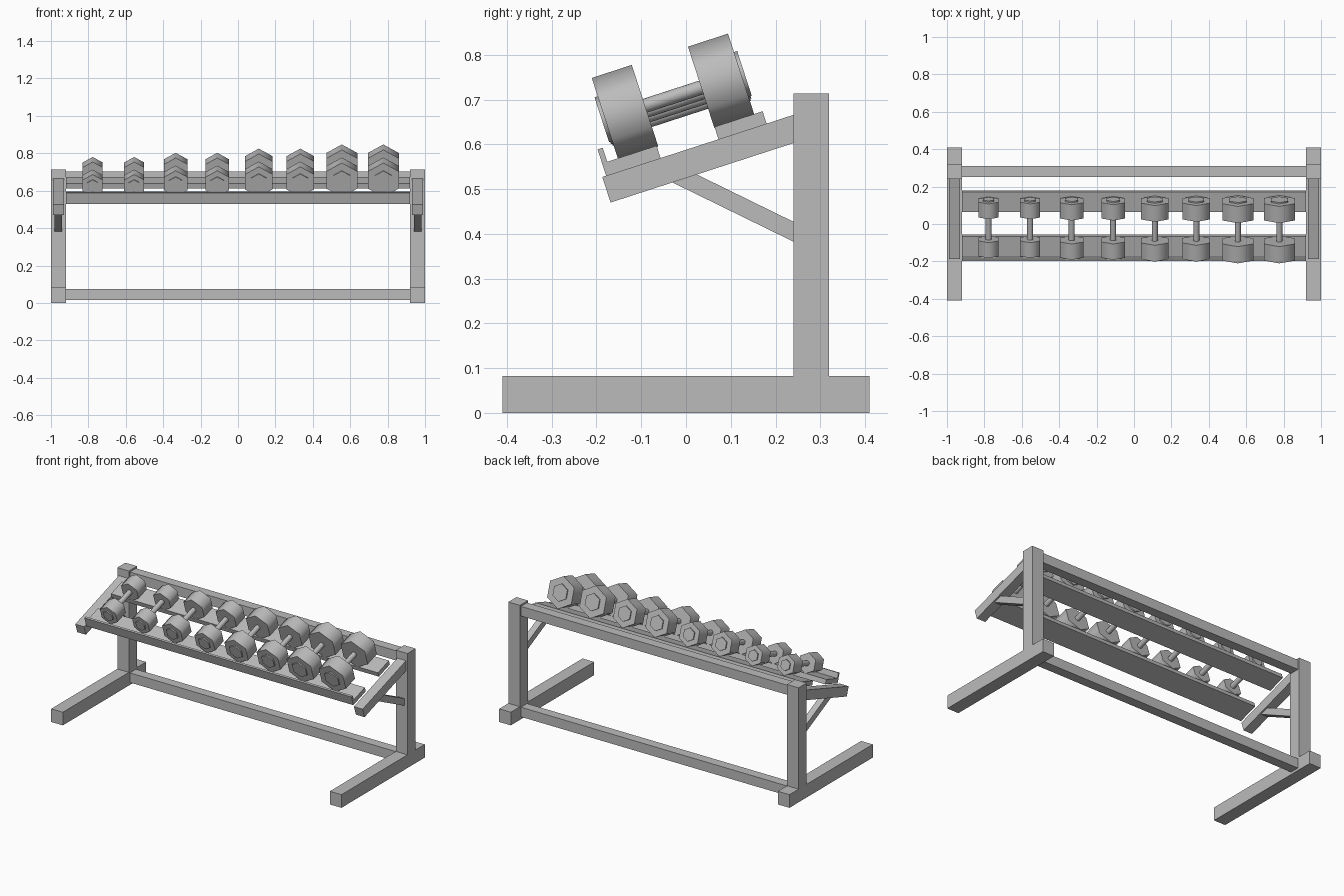
import bpy, bmesh, math
from mathutils import Matrix, Vector

cube = bpy.data.objects.get("Cube")
if cube:
    bpy.data.objects.remove(cube, do_unlink=True)

steel = bpy.data.materials.new("grey_steel")
steel.use_nodes = True
GREY = (0.5, 0.5, 0.5, 1)
steel.diffuse_color = GREY
steel.node_tree.nodes["Principled BSDF"].inputs["Base Color"].default_value = GREY

# Frame of the sloping rack: local y runs up the slope, local z is its normal
SLOPE = Matrix.Translation((0, -0.187, 0.527)) @ Matrix.Rotation(math.radians(18), 4, "X")


def finish(name, bm, matrix):
    bmesh.ops.recalc_face_normals(bm, faces=bm.faces)
    mesh = bpy.data.meshes.new(name)
    bm.to_mesh(mesh)
    bm.free()
    mesh.materials.append(steel)
    obj = bpy.data.objects.new(name, mesh)
    obj.matrix_world = matrix
    bpy.context.collection.objects.link(obj)
    return obj


def box(name, x, y, z, matrix=Matrix()):
    """Box from (low, high) ranges along each axis."""
    bm = bmesh.new()
    bmesh.ops.create_cube(bm, size=1)
    for v in bm.verts:
        v.co = Vector([(a + b) / 2 + c * (b - a) for (a, b), c in zip((x, y, z), v.co)])
    return finish(name, bm, matrix)


def prism(bm, sides, radius, start, end):
    """Regular prism along y with a corner pointing up."""
    rings = []
    for y in (start, end):
        angles = [math.pi / 2 + math.tau * i / sides for i in range(sides)]
        rings.append([bm.verts.new((radius * math.cos(a), y, radius * math.sin(a))) for a in angles])
        bm.faces.new(rings[-1])
    for i in range(sides):
        j = (i + 1) % sides
        bm.faces.new((rings[0][i], rings[0][j], rings[1][j], rings[1][i]))


# Two end frames: foot, upright, sloping arm and diagonal brace
for side, sign in (("right", -1), ("left", 1)):
    def span(a, b):
        return tuple(sorted((sign * a, sign * b)))

    box(side + "_foot", span(0.92, 1), (-0.41, 0.41), (0, 0.082))
    box(side + "_upright", span(0.92, 1), (0.24, 0.32), (0.082, 0.713))
    box(side + "_arm", span(0.93, 0.99), (0, 0.465), (-0.06, 0), SLOPE)
    top, bottom = Vector((0, -0.02, 0.532)), Vector((0, 0.26, 0.395))
    run = bottom - top
    tilt = Matrix.Translation(top) @ Matrix.Rotation(math.atan2(run.z, run.y), 4, "X")
    box(side + "_brace", span(0.94, 0.98), (0, run.length), (-0.02, 0.02), tilt)

# Crossbars joining the uprights
box("lower_crossbar", (-0.92, 0.92), (0.25, 0.31), (0.015, 0.075))
box("upper_crossbar", (-0.92, 0.92), (0.25, 0.31), (0.643, 0.703))

# Sloping shelves and the front lip
box("front_shelf", (-0.92, 0.92), (0.021, 0.137), (0, 0.029), SLOPE)
box("rear_shelf", (-0.92, 0.92), (0.273, 0.386), (0, 0.029), SLOPE)
box("shelf_lip", (-0.92, 0.92), (0.009, 0.021), (0, 0.062), SLOPE)

# Eight dumbbells in four pairs of growing size
for i in range(8):
    pair = i // 2
    radius = 0.062 + 0.0113 * pair
    outer = 0.152 + 0.0027 * pair
    bm = bmesh.new()
    prism(bm, 16, 0.016, -0.07, 0.07)
    for sign in (-1, 1):
        prism(bm, 6, radius, sign * 0.066, sign * outer)
        prism(bm, 6, radius * 0.55, sign * (outer - 0.01), sign * (outer + 0.0075))
    place = SLOPE @ Matrix.Translation((-0.777 + 0.222 * i, 0.206, 0.026 + radius))
    dumbbell = finish("dumbbell_%d" % (i + 1), bm, place)
    bpy.ops.object.select_all(action="DESELECT")
    dumbbell.select_set(True)
    bpy.context.view_layer.objects.active = dumbbell
    bpy.ops.object.shade_smooth_by_angle(angle=math.radians(70))
